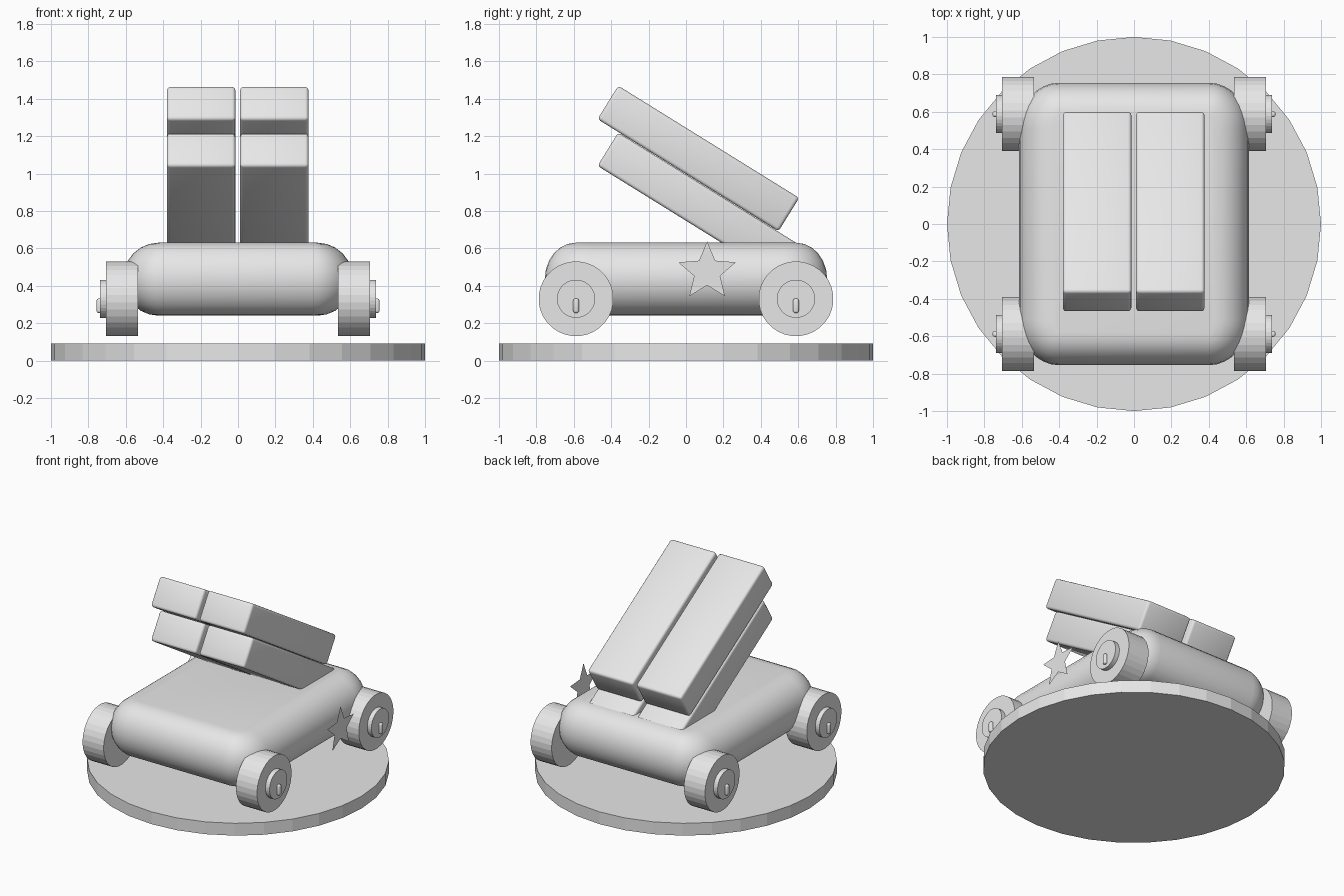
import bpy, bmesh
from math import sin, cos, pi, radians
from mathutils import Matrix

if "Cube" in bpy.data.objects:
    bpy.data.objects.remove(bpy.data.objects["Cube"], do_unlink=True)

grey = bpy.data.materials.new("light_grey")
grey.use_nodes = True
grey.diffuse_color = (0.8, 0.8, 0.8, 1)
grey.node_tree.nodes["Principled BSDF"].inputs["Base Color"].default_value = (0.8, 0.8, 0.8, 1)


def finish(bm, name, smooth=None):
    bmesh.ops.recalc_face_normals(bm, faces=bm.faces)
    mesh = bpy.data.meshes.new(name)
    bm.to_mesh(mesh)
    bm.free()
    mesh.materials.append(grey)
    obj = bpy.data.objects.new(name, mesh)
    bpy.context.collection.objects.link(obj)
    if smooth:
        bpy.ops.object.select_all(action='DESELECT')
        obj.select_set(True)
        bpy.context.view_layer.objects.active = obj
        bpy.ops.object.shade_smooth_by_angle(angle=radians(smooth))
    return obj


def disc(name, radius, depth, centre, turn=Matrix()):
    bm = bmesh.new()
    bmesh.ops.create_cone(bm, cap_ends=True, segments=32, radius1=radius,
                          radius2=radius, depth=depth,
                          matrix=Matrix.Translation(centre) @ turn)
    return finish(bm, name)


def rounded_box(name, size, centre, bevel, tilt=0):
    bm = bmesh.new()
    bmesh.ops.create_cube(bm, size=1)
    bmesh.ops.scale(bm, vec=size, verts=bm.verts)
    bmesh.ops.bevel(bm, geom=bm.edges[:], offset=bevel, segments=3,
                    profile=0.5, affect='EDGES')
    bm.transform(Matrix.Translation(centre) @ Matrix.Rotation(tilt, 4, 'X'))
    return finish(bm, name, 40)


def plan_ring(bm, z, inset_x, inset_y, steps=8):
    """Rounded rectangle ring of the body at one height."""
    ring = []
    for quarter in range(4):
        sx = 1 if quarter in (0, 3) else -1
        sy = 1 if quarter in (0, 1) else -1
        for i in range(steps + 1):
            a = (quarter + i / steps) * pi / 2
            ring.append(bm.verts.new((sx * 0.40 + (0.215 - inset_x) * cos(a),
                                      sy * 0.51 + (0.245 - inset_y) * sin(a), z)))
    return ring


# Display base
disc("base", 1.0, 0.09, (0, 0, 0.045))

# Pillow-shaped body, lofted from rounded rings
bm = bmesh.new()
levels = 12
rings = []
for i in range(levels + 1):
    t = (i / levels - 0.5) * pi
    rings.append(plan_ring(bm, 0.435 + 0.195 * sin(t),
                           0.19 * (1 - cos(t)), 0.165 * (1 - cos(t))))
for low, high in zip(rings, rings[1:]):
    n = len(low)
    for i in range(n):
        j = (i + 1) % n
        bm.faces.new((low[i], low[j], high[j], high[i]))
bm.faces.new(rings[0])
bm.faces.new(rings[-1])
finish(bm, "body", 40)

# Wheels with hubs and small pins
sideways = Matrix.Rotation(pi / 2, 4, 'Y') @ Matrix.Rotation(pi / 32, 4, 'Z')
for side, sx in (("left", 1), ("right", -1)):
    for end, y in (("front", -0.588), ("back", 0.588)):
        tag = end + "_" + side
        disc(tag + "_wheel", 0.2, 0.17, (sx * 0.62, y, 0.33), sideways)
        disc(tag + "_hub", 0.102, 0.1, (sx * 0.688, y, 0.33), sideways)
        rounded_box(tag + "_pin", (0.06, 0.03, 0.076), (sx * 0.726, y, 0.293), 0.01)

# Four tilted launcher boxes, two by two
for side, x in (("left", 0.194), ("right", -0.197)):
    for row, z in (("upper", 1.08), ("lower", 0.83)):
        rounded_box(row + "_" + side + "_launcher_box", (0.366, 1.138, 0.21),
                    (x, 0.066, z), 0.018, radians(-31.8))

# Thin star emblem beside the body
bm = bmesh.new()
points = []
for i in range(10):
    r = 0.073 if i % 2 else 0.162
    a = i * pi / 5
    points.append(bm.verts.new((0.75, 0.113 + r * sin(a), 0.475 + r * cos(a))))
bm.faces.new(points)
finish(bm, "star")
